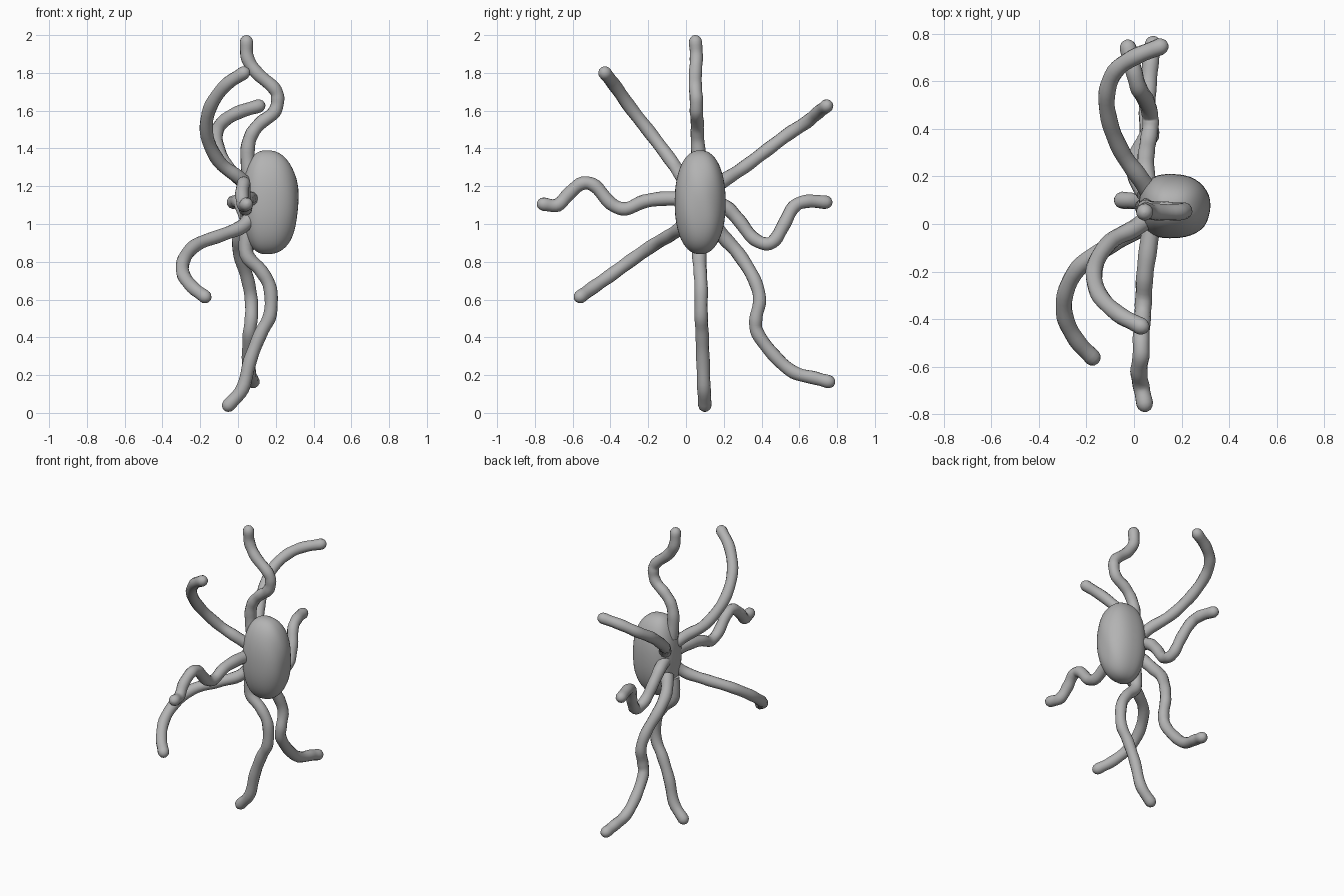
import bpy, bmesh, math
from mathutils import Vector

if "Cube" in bpy.data.objects:
    bpy.data.objects.remove(bpy.data.objects["Cube"])

grey = bpy.data.materials.new("soft grey")
grey.diffuse_color = (0.45, 0.45, 0.45, 1)
grey.use_nodes = True
grey.node_tree.nodes["Principled BSDF"].inputs["Base Color"].default_value = grey.diffuse_color


def finish(ob):
    ob.data.materials.clear()
    ob.data.materials.append(grey)
    for p in ob.data.polygons:
        p.use_smooth = True


# Body: rounded bean, flatter on the side where the tentacles meet
def spow(v, e):
    return math.copysign(abs(v) ** e, v)


bm = bmesh.new()
bmesh.ops.create_uvsphere(bm, u_segments=40, v_segments=28, radius=1)
for v in bm.verts:
    x, y, z = v.co
    x, y, z = spow(x, 0.82), spow(y, 0.88), spow(z, 0.92)
    dent = 1 + 0.02 * math.sin(5 * z + 2 * y) * math.cos(4 * y)
    v.co = (0.15 + x * (0.17 * dent if x > 0 else 0.13),
            0.075 + y * 0.135, 1.115 + z * 0.275)
me = bpy.data.meshes.new("body")
bm.to_mesh(me)
bm.free()
body = bpy.data.objects.new("body", me)
bpy.context.collection.objects.link(body)
finish(body)


# Tentacle: round tube along a smooth path, with a rounded tip
def tentacle(name, pts, r=0.035, steps=5):
    P = [Vector(p) for p in pts]
    P = [2 * P[0] - P[1]] + P + [2 * P[-1] - P[-2]]
    path = []
    for a, b, c, d in zip(P, P[1:], P[2:], P[3:]):
        for i in range(steps):
            t = i / steps
            path.append(((2 * b + (c - a) * t + (2 * a - 5 * b + 4 * c - d) * t * t
                          + (3 * b - a - 3 * c + d) * t ** 3) / 2))
    path.append(P[-2])
    n = len(path)
    rad = [1 + 0.15 * max(0, 1 - 4 * i / n) + 0.03 * math.sin(i * 1.3) for i in range(n)]
    end = (path[-1] - path[-2]).normalized()
    tip = path[-1].copy()
    for a in (25, 50, 70, 85):
        path.append(tip + end * r * math.sin(math.radians(a)))
        rad.append(math.cos(math.radians(a)))
    cu = bpy.data.curves.new(name, 'CURVE')
    cu.dimensions = '3D'
    cu.bevel_depth = r
    cu.bevel_resolution = 4
    cu.use_fill_caps = True
    sp = cu.splines.new('POLY')
    sp.points.add(len(path) - 1)
    for q, co, k in zip(sp.points, path, rad):
        q.co = (*co, 1)
        q.radius = k
    ob = bpy.data.objects.new(name, cu)
    bpy.context.collection.objects.link(ob)
    bpy.ops.object.select_all(action='DESELECT')
    ob.select_set(True)
    bpy.context.view_layer.objects.active = ob
    bpy.ops.object.convert(target='MESH')
    finish(bpy.context.object)


tentacle("top_tentacle", [
    (.06, .07, 1.25), (.05, .065, 1.38), (.07, .06, 1.47), (.12, .06, 1.535), (.19, .055, 1.59),
    (.21, .055, 1.66), (.19, .05, 1.72), (.10, .05, 1.80), (.05, .055, 1.88), (.045, .05, 1.965)])
tentacle("upper_front_tentacle", [
    (.08, .04, 1.18), (.0, -.02, 1.25), (-.10, -.075, 1.33), (-.165, -.18, 1.47),
    (-.15, -.29, 1.61), (-.07, -.375, 1.73), (.03, -.43, 1.80)])
tentacle("upper_back_tentacle", [
    (.07, .13, 1.17), (.02, .20, 1.23), (-.05, .30, 1.295), (-.10, .42, 1.385),
    (-.115, .54, 1.475), (-.08, .64, 1.54), (.0, .70, 1.59), (.11, .745, 1.625)])
tentacle("front_tentacle", [
    (.08, .04, 1.13), (.06, -.10, 1.135), (.045, -.22, 1.12), (.04, -.32, 1.08), (.035, -.40, 1.11),
    (.03, -.48, 1.20), (.03, -.55, 1.215), (.02, -.62, 1.16), (.03, -.68, 1.10), (.045, -.755, 1.105)])
tentacle("back_tentacle", [
    (.07, .12, 1.12), (.05, .21, 1.09), (.05, .28, 1.02), (.06, .35, .93), (.07, .42, .895),
    (.065, .47, .915), (.05, .52, 1.0), (.02, .57, 1.09), (.0, .64, 1.12), (-.025, .74, 1.115)])
tentacle("lower_front_tentacle", [
    (.09, .04, 1.06), (.02, -.02, .985), (-.09, -.085, .94), (-.22, -.17, .89), (-.285, -.28, .815),
    (-.29, -.39, .735), (-.24, -.49, .665), (-.175, -.56, .615)])
tentacle("bottom_tentacle", [
    (.05, .07, .98), (.045, .07, .84), (.12, .075, .755), (.17, .08, .66), (.17, .08, .52),
    (.12, .085, .42), (.065, .09, .28), (.025, .095, .13), (-.05, .10, .04)])
tentacle("lower_back_tentacle", [
    (.05, .13, 1.02), (.01, .20, .93), (.01, .28, .84), (.05, .36, .71), (.07, .39, .60),
    (.07, .37, .50), (.06, .38, .42), (.055, .47, .30), (.06, .57, .215), (.07, .68, .185),
    (.08, .755, .165)])
